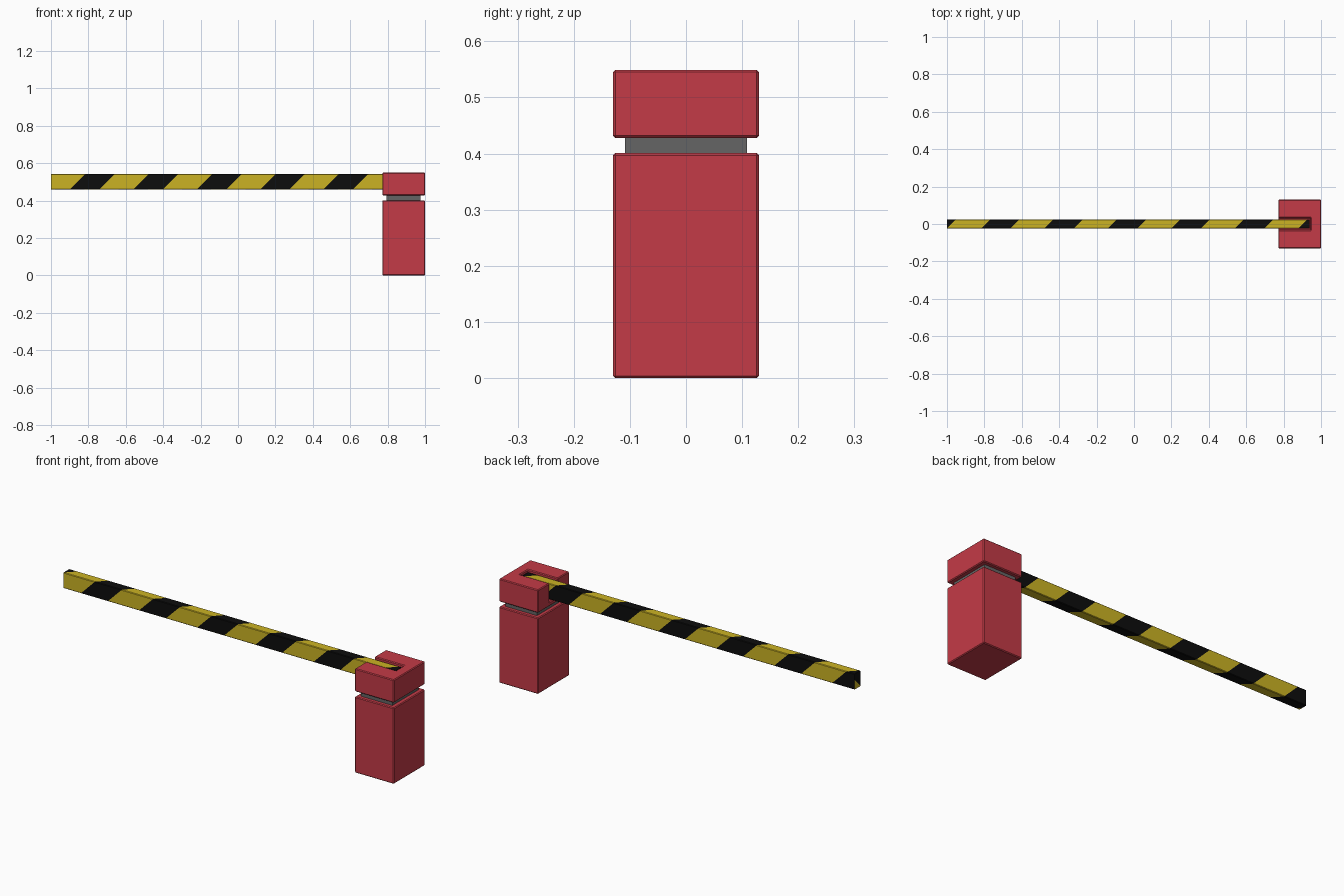
import bpy, bmesh
from mathutils import Vector

if "Cube" in bpy.data.objects:
    bpy.data.objects.remove(bpy.data.objects["Cube"])


def material(name, rgb):
    m = bpy.data.materials.new(name)
    m.diffuse_color = (*rgb, 1)
    m.use_nodes = True
    m.node_tree.nodes["Principled BSDF"].inputs["Base Color"].default_value = m.diffuse_color
    return m


RED = material("red", (0.55, 0.043, 0.063))
GREY = material("grey", (0.13, 0.13, 0.13))
YELLOW = material("yellow", (0.60, 0.45, 0.017))
BLACK = material("black", (0.004, 0.004, 0.004))


def finish(name, bm, mats):
    me = bpy.data.meshes.new(name)
    bm.to_mesh(me)
    bm.free()
    for m in mats:
        me.materials.append(m)
    ob = bpy.data.objects.new(name, me)
    bpy.context.collection.objects.link(ob)
    return ob


def box(name, lo, hi, mat):
    bm = bmesh.new()
    bmesh.ops.create_cube(bm, size=1)
    lo, hi = Vector(lo), Vector(hi)
    for v in bm.verts:
        v.co = Vector([lo[i] + (hi[i] - lo[i]) * (v.co[i] + 0.5) for i in range(3)])
    return finish(name, bm, [mat])


def soften(ob, width=0.004):
    b = ob.modifiers.new("edge bevel", 'BEVEL')
    b.width, b.segments, b.limit_method = width, 1, 'ANGLE'


# Post, neck and slotted head
soften(box("post", (0.772, -0.13, 0), (1.0, 0.13, 0.401), RED))
box("neck", (0.793, -0.109, 0.395), (0.977, 0.109, 0.437), GREY)
head = box("head", (0.772, -0.13, 0.428), (1.0, 0.13, 0.549), RED)
cutter = box("slot_cutter", (0.7, -0.034, 0.45), (0.945, 0.034, 0.6), RED)
cutter.hide_render = True
cutter.display_type = 'WIRE'
cut = head.modifiers.new("slot", 'BOOLEAN')
cut.operation, cut.object, cut.solver = 'DIFFERENCE', cutter, 'EXACT'
soften(head)

# Barrier arm: chamfered section, with diagonal stripes winding round it
X0, X1, HALF_W, Z0, Z1, C = -1.0, 0.937, 0.025, 0.458, 0.541, 0.003
PERIOD, BLACK_W, START = 0.339, 0.157, -0.90
section = [(-HALF_W, Z0 + C), (-HALF_W, Z1 - C), (-HALF_W + C, Z1), (HALF_W - C, Z1),
           (HALF_W, Z1 - C), (HALF_W, Z0 + C), (HALF_W - C, Z0), (-HALF_W + C, Z0)]
bm = bmesh.new()
u = C
for i, p in enumerate(section):
    q = section[(i + 1) % len(section)]
    a, b = Vector((0, *p)), Vector((0, *q))
    step = (b - a).length
    along = (b - a) / step
    ex0, ex1 = Vector((X0, 0, 0)), Vector((X1, 0, 0))
    faces = [bm.faces.new([bm.verts.new(c) for c in (a + ex0, a + ex1, b + ex1, b + ex0)])]
    # cut this side along every stripe edge (45 degrees)
    normal = Vector((1, 0, 0)) - along
    for k in range(-3, 8):
        for edge in (0, BLACK_W):
            x = START + k * PERIOD + edge + u
            geom = set(faces)
            for f in faces:
                geom.update(f.verts)
                geom.update(f.edges)
            res = bmesh.ops.bisect_plane(bm, geom=list(geom), dist=1e-6,
                                         plane_co=a + Vector((x, 0, 0)), plane_no=normal)
            faces = [g for g in res["geom"] if isinstance(g, bmesh.types.BMFace)]
    for f in faces:
        c = f.calc_center_median()
        s = c.x - (u + (c - a).dot(along)) - START
        f.material_index = 1 if s % PERIOD < BLACK_W else 0
    u += step

# End caps, split diagonally at the free end
for x in (X0, X1):
    cap = bm.faces.new([bm.verts.new((x, *p)) for p in section])
    cap.material_index = 1
    if x == X0:
        res = bmesh.ops.bisect_plane(bm, geom=[cap, *cap.edges, *cap.verts], dist=1e-6,
                                     plane_co=(x, 0, 0.485), plane_no=(0, 1, -1))
        for f in res["geom"]:
            if isinstance(f, bmesh.types.BMFace):
                c = f.calc_center_median()
                f.material_index = 1
                if c.z - 0.485 < -c.y and c.z < 0.485 or c.y - (c.z - 0.485) > 0:
                    f.material_index = 0
bmesh.ops.remove_doubles(bm, verts=bm.verts[:], dist=1e-5)
bmesh.ops.recalc_face_normals(bm, faces=bm.faces[:])
finish("barrier_arm", bm, [YELLOW, BLACK])
